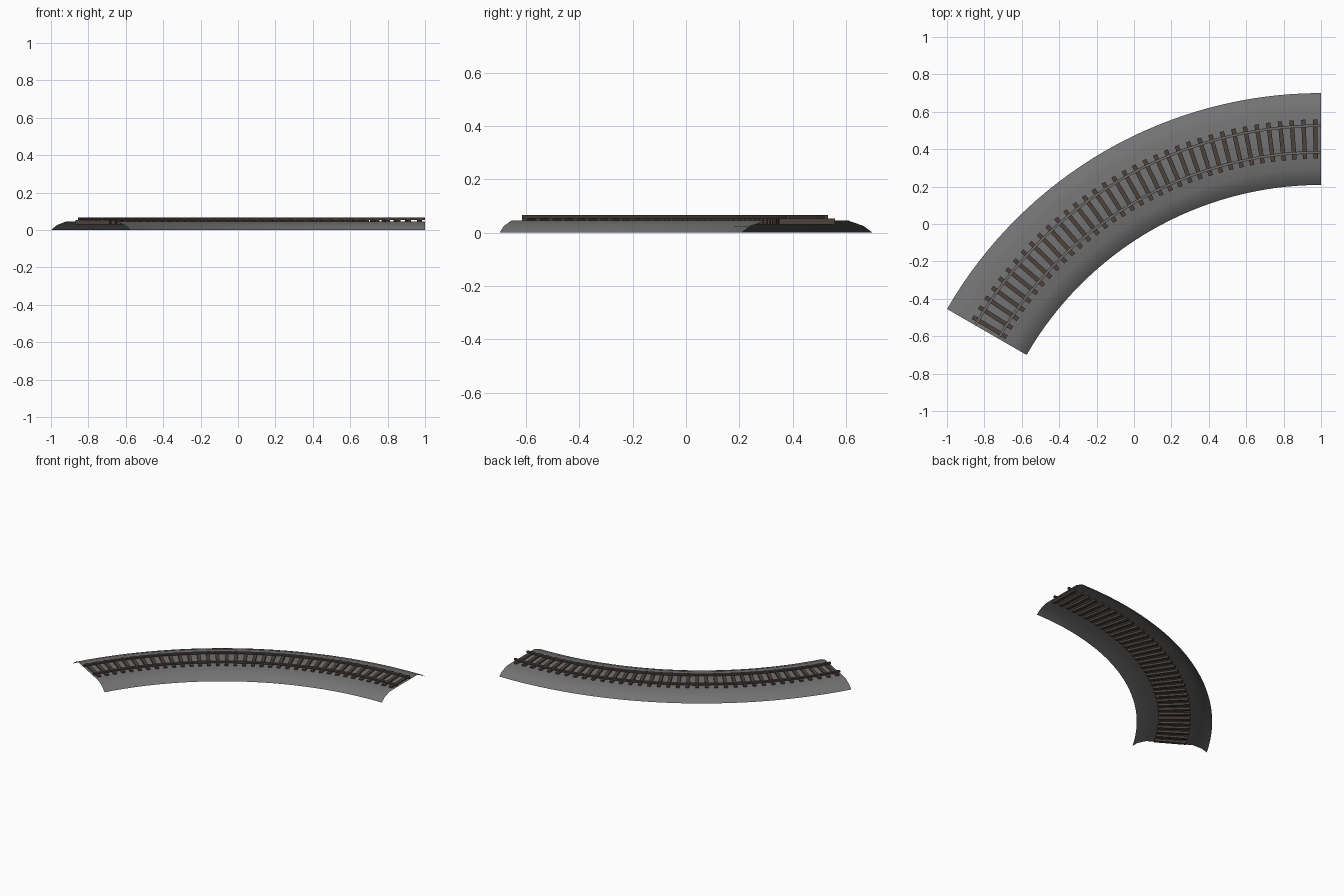
import bpy, bmesh, math
from mathutils import Vector, Matrix

if "Cube" in bpy.data.objects:
    bpy.data.objects.remove(bpy.data.objects["Cube"])

ARC = math.radians(60)
R_OUT, R_IN = 2.309, 1.818
R_MID = (R_OUT + R_IN) / 2
CX, CY = 1.0, 0.70 - R_OUT
SEGS = 32
SLEEPERS = 36


def material(name, rgb):
    m = bpy.data.materials.new(name)
    m.diffuse_color = (*rgb, 1)
    m.use_nodes = True
    m.node_tree.nodes["Principled BSDF"].inputs["Base Color"].default_value = m.diffuse_color
    return m


def point(r, a, z):
    return Vector((CX - r * math.sin(a), CY + r * math.cos(a), z))


def finish(name, bm, mats):
    me = bpy.data.meshes.new(name)
    bm.to_mesh(me)
    bm.free()
    ob = bpy.data.objects.new(name, me)
    bpy.context.collection.objects.link(ob)
    for m in mats:
        me.materials.append(m)
    return ob


def sweep(name, profile, closed, mats, angle):
    """Sweep an (offset, z) profile along the track curve."""
    bm = bmesh.new()
    rings = [[bm.verts.new(point(R_MID + o, ARC * i / SEGS, z)) for o, z in profile]
             for i in range(SEGS + 1)]
    n = len(profile)
    for a, b in zip(rings, rings[1:]):
        for j in range(n if closed else n - 1):
            k = (j + 1) % n
            bm.faces.new((a[j], a[k], b[k], b[j]))
    if closed:
        bm.faces.new(rings[0])
        bm.faces.new(rings[-1])
    bmesh.ops.recalc_face_normals(bm, faces=bm.faces)
    bm.normal_update()
    if not closed and sum(f.normal.z for f in bm.faces) < 0:
        bmesh.ops.reverse_faces(bm, faces=bm.faces)
    bm.normal_update()
    if len(mats) > 1:
        for f in bm.faces:
            f.material_index = 1 if f.normal.z > 0.9 else 0
    ob = finish(name, bm, mats)
    bpy.ops.object.select_all(action='DESELECT')
    ob.select_set(True)
    bpy.context.view_layer.objects.active = ob
    bpy.ops.object.shade_smooth_by_angle(angle=math.radians(angle))
    return ob


gravel = material("gravel", (0.17, 0.17, 0.175))
wood = material("wood", (0.075, 0.055, 0.045))
rust = material("rust", (0.06, 0.043, 0.036))
steel = material("steel", (0.16, 0.15, 0.15))

# Ballast bed: open shell with sloped shoulders
half = (R_OUT - R_IN) / 2
side = [(half, 0), (half - 0.033, 0.025), (half - 0.09, 0.045)]
sweep("ballast_bed", side + [(-o, z) for o, z in reversed(side)], False, [gravel], 50)

# Two rails
for label, s in (("outer_rail", 1), ("inner_rail", -1)):
    c, w = s * 0.071, 0.007
    sweep(label, [(c - w, 0.053), (c + w, 0.053), (c + w, 0.066), (c - w, 0.066)],
          True, [rust, steel], 30)

# Sleepers laid radially, cutting through the bed
bm = bmesh.new()
for i in range(SLEEPERS):
    a = ARC * (i + 0.5) / SLEEPERS
    bmesh.ops.create_cube(bm, size=1, matrix=(
        Matrix.Translation(point(R_MID, a, 0.0425)) @ Matrix.Rotation(a, 4, 'Z')
        @ Matrix.Diagonal((0.023, 0.21, 0.023, 1))))
finish("sleepers", bm, [wood])
